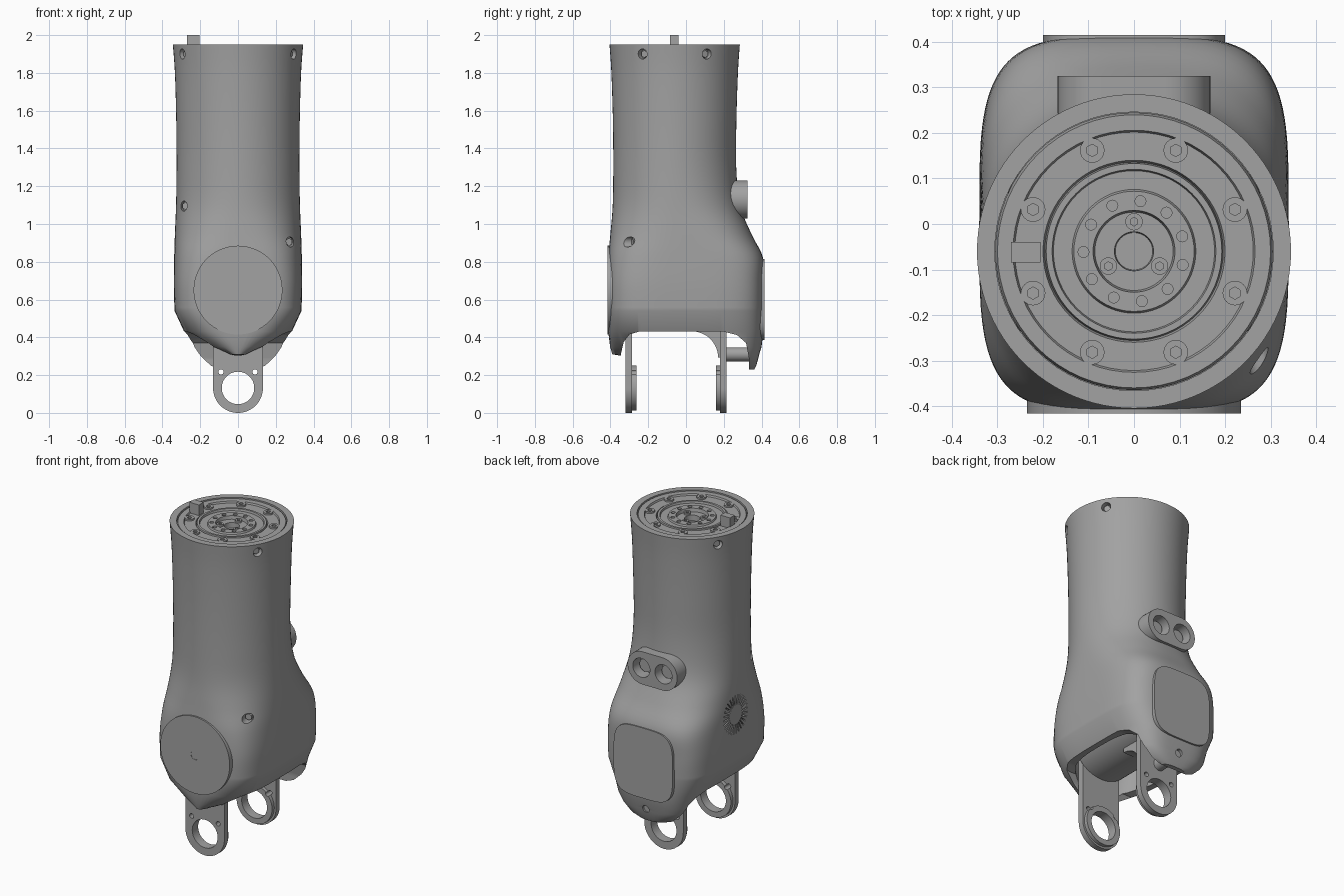
import bpy, bmesh, math
from mathutils import Vector, Matrix

if "Cube" in bpy.data.objects:
    bpy.data.objects.remove(bpy.data.objects["Cube"])

GREY = (0.36, 0.36, 0.36, 1)
grey = bpy.data.materials.new("plain grey")
grey.use_nodes = True
grey.diffuse_color = GREY
grey.node_tree.nodes["Principled BSDF"].inputs["Base Color"].default_value = GREY

AXIS_Y = -0.06      # centre line of the round upper end
TAU = math.tau


def finish(bm, name, angle=30):
    bmesh.ops.recalc_face_normals(bm, faces=bm.faces[:])
    me = bpy.data.meshes.new(name)
    bm.to_mesh(me)
    bm.free()
    me.materials.append(grey)
    ob = bpy.data.objects.new(name, me)
    bpy.context.scene.collection.objects.link(ob)
    smooth(ob, angle)
    return ob


def smooth(ob, angle=30):
    bpy.ops.object.select_all(action='DESELECT')
    ob.select_set(True)
    bpy.context.view_layer.objects.active = ob
    bpy.ops.object.shade_smooth_by_angle(angle=math.radians(angle))


def cut(ob, bm):
    """Subtract the bmesh from the object and bake the result."""
    cutter = finish(bm, "cutter")
    cutter.hide_render = True
    mod = ob.modifiers.new("cut", 'BOOLEAN')
    mod.operation, mod.solver, mod.object = 'DIFFERENCE', 'EXACT', cutter
    bpy.context.view_layer.update()
    ev = ob.evaluated_get(bpy.context.evaluated_depsgraph_get())
    me = bpy.data.meshes.new_from_object(ev)
    ob.modifiers.clear()
    ob.data = me
    bpy.data.objects.remove(cutter)
    smooth(ob)


def cyl(bm, centre, direction, r, depth, seg=32):
    rot = Vector(direction).to_track_quat('Z', 'Y').to_matrix().to_4x4()
    bmesh.ops.create_cone(bm, cap_ends=True, segments=seg, radius1=r, radius2=r,
                          depth=depth, matrix=Matrix.Translation(centre) @ rot)


def box(bm, lo, hi):
    lo, hi = Vector(lo), Vector(hi)
    mat = Matrix.Translation((lo + hi) / 2) @ Matrix.Diagonal((*(hi - lo), 1))
    bmesh.ops.create_cube(bm, size=1, matrix=mat)


def bridge(bm, rings):
    rings = [[bm.verts.new(p) for p in ring] for ring in rings]
    n = len(rings[0])
    for a, b in zip(rings, rings[1:]):
        for i in range(n):
            bm.faces.new((a[i], a[(i + 1) % n], b[(i + 1) % n], b[i]))
    bm.faces.new(rings[0])
    bm.faces.new(rings[-1])


def prism(bm, pts, axis, a, b):
    """Extrude a profile along x (points are y, z) or y (points are x, z)."""
    place = (lambda p, d: (d, *p)) if axis == 'x' else (lambda p, d: (p[0], d, p[1]))
    bridge(bm, [[place(p, d) for p in pts] for d in (a, b)])


def arc(cx, cz, r, start, end, n=24):
    return [(cx + r * math.cos(math.radians(start + (end - start) * i / n)),
             cz + r * math.sin(math.radians(start + (end - start) * i / n))) for i in range(n + 1)]


def section(row, seg=96):
    """Superellipse whose front and back halves differ."""
    z, rf, rb, yf, yb, nf, nb, cy = row
    ring = []
    for i in range(seg):
        c, s = math.cos(TAU * i / seg), math.sin(TAU * i / seg)
        front = s < -1e-6
        r, y, n = (rf, cy - yf, nf) if front else (rb, yb - cy, nb)
        ring.append((math.copysign(abs(c) ** (2 / n), c) * r,
                     cy + math.copysign(abs(s) ** (2 / n), s) * y, z))
    return ring


def spline(rows, steps=5):
    out = []
    for i in range(len(rows) - 1):
        p = [rows[max(0, min(len(rows) - 1, i + k))] for k in (-1, 0, 1, 2)]
        for j in range(steps):
            t = j / steps
            out.append([b + t * ((c - a) / 2 + t * ((a - 2.5 * b + 2 * c - d / 2)
                        + t * (1.5 * (b - c) + (d - a) / 2))) for a, b, c, d in zip(*p)])
    return out + [rows[-1]]


# Main housing: z, front/back half width, front y, back y, front/back squareness, centre
upper = [(1.95, .345, .345, -.405, .285, 2, 2, -.06), (1.8, .334, .334, -.395, .275, 2, 2, -.06),
         (1.55, .327, .327, -.387, .267, 2, 2, -.06), (1.3, .325, .325, -.385, .266, 2, 2, -.06),
         (1.1, .328, .328, -.388, .286, 2.1, 2.2, -.05), (.95, .334, .334, -.4, .345, 2.6, 2.7, -.02),
         (.82, .338, .338, -.412, .408, 3.4, 3.5, 0), (.68, .34, .34, -.414, .412, 4, 4, 0),
         (.54, .336, .336, -.414, .412, 4, 4, 0)]
lower = [(.43, .285, .285, -.412, .41, 3.4, 4, 0), (.35, .2, .265, -.402, .4, 2.4, 4, 0),
         (.31, .09, .245, -.39, .388, 2, 4, 0), (.3, .04, .24, -.33, .386, 2, 4, 0),
         (.25, .04, .2, -.32, .372, 2, 3.5, 0), (.23, .04, .15, -.32, .362, 2, 3, 0)]
bm = bmesh.new()
bridge(bm, [section(r) for r in spline(upper) + lower])
housing = finish(bm, "housing")

# Openings: side arch, top seat, screw recesses, sensor wells and vent slits
screws = [((.275, -.3, .905), (.3, -1, 0)), ((-.285, -.22, 1.095), (-.4, -1, 0))]
for a in (30, 150, 210, 330):
    c, s = math.cos(math.radians(a)), math.sin(math.radians(a))
    screws.append(((.34 * c, AXIS_Y + .34 * s, 1.9), (c, s, 0)))
bm = bmesh.new()
prism(bm, [(-.345, .1), (-.345, .31), (-.33, .375), (-.3, .415), (-.25, .43),
           (.2, .43), (.27, .412), (.318, .37), (.333, .29), (.335, .1)], 'x', -.6, .6)
cyl(bm, (0, AXIS_Y, 1.95), (0, 0, 1), .306, .14, 64)
for p, d in screws:
    cyl(bm, p, d, .027, .09, 24)
for x in (-.075, .075):
    cyl(bm, (x, .3, 1.13), (0, 1, 0), .058, .1)
for i in range(28):
    rot = Matrix.Rotation(TAU * i / 28, 4, 'X')
    bmesh.ops.create_cube(bm, size=1, matrix=Matrix.Translation((-.335, 0, .83)) @ rot
                          @ Matrix.Translation((0, 0, .088)) @ Matrix.Diagonal((.05, .007, .055, 1)))
cyl(bm, (0, .39, .31), (0, 1, 0), .022, .03, 24)
cut(housing, bm)

# Hollow underside
bm = bmesh.new()
bridge(bm, [section((z, r, r, -.34, .31, 3, 3, 0)) for z, r in ((.3, .23), (.43, .25), (.6, .29))])
cut(housing, bm)

# Screws sitting in their recesses
bm = bmesh.new()
for p, d in screws:
    d = Vector(d).normalized()
    cyl(bm, Vector(p) - d * .032, d, .02, .03, 6)
finish(bm, "side_screws")

# Flat round front cover with a centre screw
bm = bmesh.new()
cyl(bm, (0, -.385, .65), (0, 1, 0), .235, .062, 96)
cover = finish(bm, "front_cover")
bm = bmesh.new()
cyl(bm, (0, -.41, .65), (0, 1, 0), .028, .05, 24)
cut(cover, bm)
bm = bmesh.new()
cyl(bm, (0, -.39, .65), (0, 1, 0), .018, .04, 6)
finish(bm, "cover_screw")

# Flat back panel
bm = bmesh.new()
panel = [(math.copysign(abs(math.cos(t)) ** .5, math.cos(t)) * .2,
          .6 + math.copysign(abs(math.sin(t)) ** .5, math.sin(t)) * .215)
         for t in (TAU * i / 64 for i in range(64))]
prism(bm, panel, 'y', .39, .415)
finish(bm, "back_panel")

# Pill shaped sensor boss with two wells
bm = bmesh.new()
prism(bm, arc(.068, 1.13, .1, -90, 90) + arc(-.068, 1.13, .1, 90, 270), 'y', .17, .325)
boss = finish(bm, "sensor_boss")
bm = bmesh.new()
for x in (-.075, .075):
    cyl(bm, (x, .3, 1.13), (0, 1, 0), .058, .1)
cut(boss, bm)
bm = bmesh.new()
for x in (-.075, .075):
    cyl(bm, (x, .26, 1.13), (0, 1, 0), .04, .05)
finish(bm, "sensor_lenses")

# Stepped output flange, turned around the centre line
steps = [(.305, 1.87), (.305, 1.93), (.3, 1.945), (.266, 1.945), (.262, 1.935), (.2, 1.935),
         (.196, 1.922), (.193, 1.94), (.18, 1.94), (.177, 1.928), (.136, 1.928), (.132, 1.938),
         (.09, 1.938), (.086, 1.918), (.043, 1.918), (.041, 1.885)]
bm = bmesh.new()
bridge(bm, [[(r * math.cos(TAU * i / 64), AXIS_Y + r * math.sin(TAU * i / 64), z)
             for i in range(64)] for r, z in steps])
flange = finish(bm, "output_flange")


def around(count, r, z, start):
    return [(r * math.cos(start + TAU * i / count), AXIS_Y + r * math.sin(start + TAU * i / count), z)
            for i in range(count)]


bm = bmesh.new()
for p in around(11, .111, 1.94, .3):
    cyl(bm, p, (0, 0, 1), .012, .03, 16)
cut(flange, bm)

# Flange bolts with hex sockets
bolts = [(p, .027) for p in around(8, .24, 1.935, TAU / 16)]
bolts += [(p, .019) for p in around(3, .065, 1.92, TAU / 4)]
bm, sockets = bmesh.new(), bmesh.new()
for p, r in bolts:
    cyl(bm, p, (0, 0, 1), r, .02, 24)
    cyl(sockets, Vector(p) + Vector((0, 0, .01)), (0, 0, 1), r * .5, .016, 6)
cut(finish(bm, "flange_bolts"), sockets)

# Upright locating tab
bm = bmesh.new()
box(bm, (-.27, -.085, 1.92), (-.205, -.04, 2.0))
finish(bm, "locating_tab")

# Pair of hanging bearing lugs: outer face, inner face, ring face
for name, outer, inner, ring in (("front_lug", -.32, -.285, -.265), ("back_lug", .215, .18, .16)):
    bm = bmesh.new()
    prism(bm, arc(0, .132, .132, 180, 360, 32) + [(.132, .59), (-.132, .59)], 'y', outer, inner)
    lug = finish(bm, name)
    bm = bmesh.new()
    cyl(bm, (0, (inner + ring) / 2, .132), (0, 1, 0), .12, abs(ring - inner) + .004, 48)
    collar = finish(bm, name + "_collar")
    for part in (lug, collar):
        bm = bmesh.new()
        cyl(bm, (0, inner, .132), (0, 1, 0), .086, .2, 48)
        for x in (-.09, .09):
            cyl(bm, (x, inner, .217), (0, 1, 0), .014, .2, 16)
        cut(part, bm)

# Curved gusset behind the back lug, inner drum and stop pin
bm = bmesh.new()
prism(bm, [(.18, .55), (.03, .55), (.03, .432)] + arc(.03, .292, .14, 90, 0, 12) + [(.18, .292)],
      'x', -.1, .1)
finish(bm, "gusset")
bm = bmesh.new()
cyl(bm, (0, -.05, .65), (0, 1, 0), .215, .46, 64)
finish(bm, "inner_drum")
bm = bmesh.new()
cyl(bm, (0, .28, .31), (0, 1, 0), .037, .15)
finish(bm, "stop_pin")
